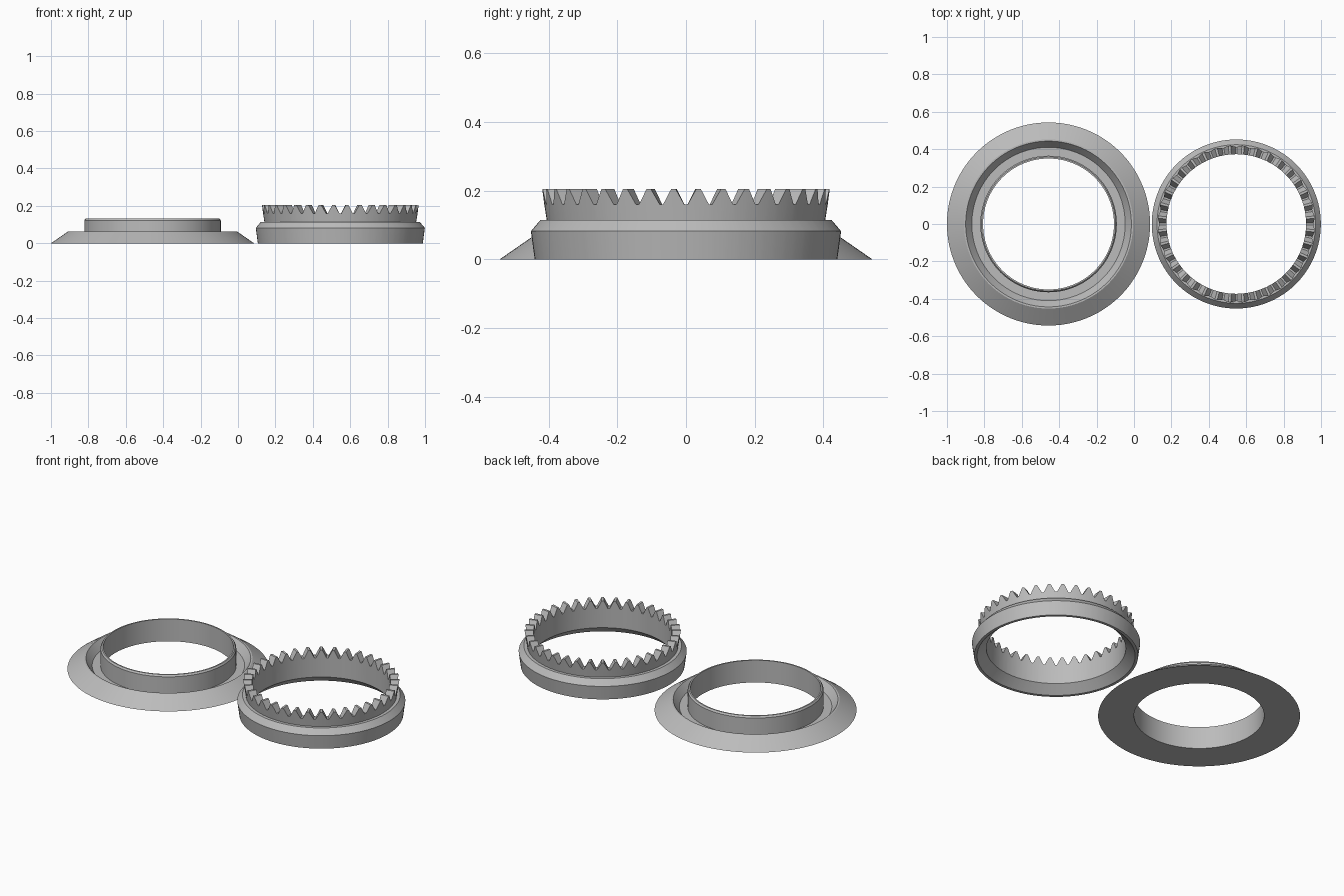
import bpy, bmesh, math

cube = bpy.data.objects.get("Cube")
if cube:
    bpy.data.objects.remove(cube, do_unlink=True)

steel = bpy.data.materials.new("grey_steel")
steel.use_nodes = True
GREY = (0.5, 0.5, 0.5, 1)
steel.diffuse_color = GREY
steel.node_tree.nodes["Principled BSDF"].inputs["Base Color"].default_value = GREY


def lathe(name, x, angles, profile):
    """Revolve a closed profile; profile(i) gives the (r, z) points at angle i."""
    bm = bmesh.new()
    sections = []
    for i, a in enumerate(angles):
        sections.append([bm.verts.new((r * math.cos(a), r * math.sin(a), z))
                         for r, z in profile(i)])
    for i, cur in enumerate(sections):
        nxt = sections[(i + 1) % len(sections)]
        for k in range(len(cur)):
            m = (k + 1) % len(cur)
            bm.faces.new((cur[k], nxt[k], nxt[m], cur[m]))
    bmesh.ops.recalc_face_normals(bm, faces=bm.faces)
    mesh = bpy.data.meshes.new(name)
    bm.to_mesh(mesh)
    bm.free()
    mesh.materials.append(steel)
    obj = bpy.data.objects.new(name, mesh)
    obj.location.x = x
    bpy.context.collection.objects.link(obj)
    bpy.ops.object.select_all(action="DESELECT")
    obj.select_set(True)
    bpy.context.view_layer.objects.active = obj
    bpy.ops.object.shade_smooth_by_angle(angle=math.radians(20))
    return obj


# Flanged seat: sloped skirt, conical groove and a thin central collar
SEAT = [(0.543, 0), (0.452, 0.063), (0.443, 0.063), (0.41, 0.02), (0.365, 0.02),
        (0.365, 0.122), (0.358, 0.132), (0.35, 0.132), (0.35, 0)]
STEPS = 144
lathe("flanged_seat_ring", -0.457,
      [2 * math.pi * i / STEPS for i in range(STEPS)], lambda i: SEAT)

# Toothed ring: tapered band, chamfered shoulder, flared neck, crown of teeth
TEETH = 36
VALLEY, TIP = 0.16, 0.205
OFFSETS = [-0.07, 0.07, 0.41, 0.59]
tooth_angles = [2 * math.pi * (t + o) / TEETH for t in range(TEETH) for o in OFFSETS]
BAND = [(0.375, 0.045), (0.425, 0), (0.441, 0), (0.452, 0.082),
        (0.424, 0.115), (0.406, 0.115)]


def toothed_profile(i):
    z = VALLEY if i % 4 < 2 else TIP
    flare = 0.406 + 0.014 * (z - 0.115) / (TIP - 0.115)
    return BAND + [(flare, z), (0.373, z)]


lathe("toothed_ring", 0.547, tooth_angles, toothed_profile)
